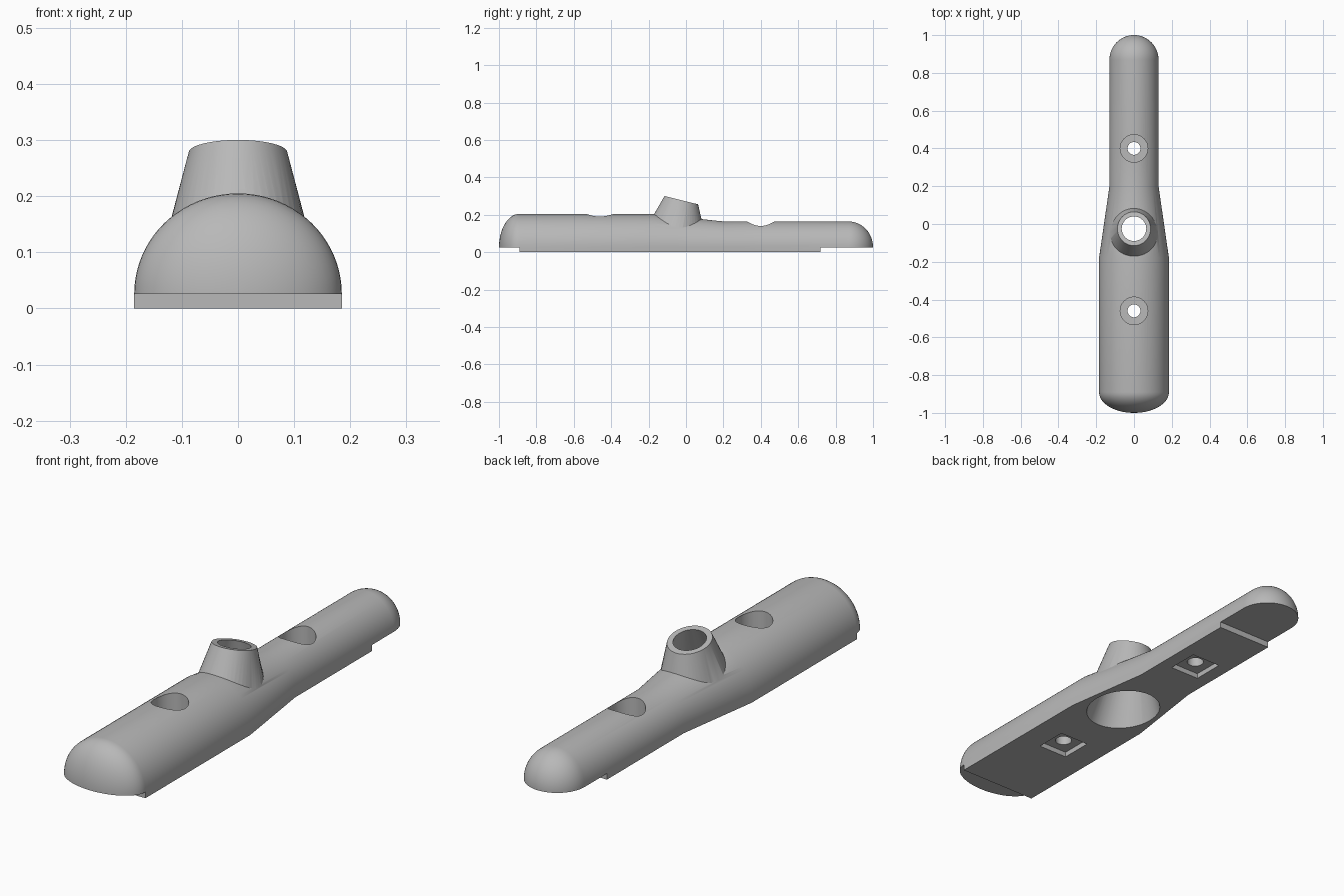
import bpy
import bmesh
from math import sin, cos, pi, radians
from mathutils import Vector

cube = bpy.data.objects.get("Cube")
if cube:
    bpy.data.objects.remove(cube, do_unlink=True)

grey = bpy.data.materials.new("plain grey")
grey.use_nodes = True
colour = (0.48, 0.48, 0.48, 1)
grey.diffuse_color = colour
grey.node_tree.nodes["Principled BSDF"].inputs["Base Color"].default_value = colour

LEDGE = 0.026  # height of the shallow base plate


def loft(name, rings):
    """Skin a list of equal-length closed rings and cap both ends."""
    bm = bmesh.new()
    loops = [[bm.verts.new(p) for p in ring] for ring in rings]
    n = len(loops[0])
    for a, b in zip(loops, loops[1:]):
        for i in range(n):
            j = (i + 1) % n
            bm.faces.new((a[i], a[j], b[j], b[i]))
    bm.faces.new(loops[0])
    bm.faces.new(loops[-1])
    bmesh.ops.recalc_face_normals(bm, faces=bm.faces)
    mesh = bpy.data.meshes.new(name)
    bm.to_mesh(mesh)
    bm.free()
    mesh.materials.append(grey)
    obj = bpy.data.objects.new(name, mesh)
    bpy.context.collection.objects.link(obj)
    return obj


def ellipse(y, z, rx, ry, tilt=0.0, n=48):
    ring = []
    for i in range(n):
        a = 2 * pi * i / n
        s = ry * sin(a)
        ring.append(Vector((rx * cos(a), y + s * cos(tilt), z - s * sin(tilt))))
    return ring


def extend(a, b, t):
    return [p.lerp(q, t) if 0 <= t <= 1 else p + (q - p) * t for p, q in zip(a, b)]


def cylinder(name, y, r, z0, z1):
    return loft(name, [ellipse(y, z0, r, r), ellipse(y, z1, r, r)])


def box(name, x, y0, y1, z0, z1):
    return loft(name, [[(-x, y0, z), (x, y0, z), (x, y1, z), (-x, y1, z)]
                       for z in (z0, z1)])


def combine(target, tool, operation):
    mod = target.modifiers.new(tool.name, "BOOLEAN")
    mod.operation = operation
    mod.solver = "EXACT"
    mod.object = tool
    bpy.ops.object.select_all(action="DESELECT")
    bpy.context.view_layer.objects.active = target
    target.select_set(True)
    bpy.ops.object.modifier_apply(modifier=mod.name)
    bpy.data.objects.remove(tool, do_unlink=True)


def section(y, w, h, n=40):
    """Half-round arch standing on short straight sides."""
    arch = [(w * cos(pi * i / n), y, LEDGE + h * sin(pi * i / n)) for i in range(n + 1)]
    return [(w, y, 0)] + arch + [(-w, y, 0)]


# Long arched body: wide front, taper, narrow back, domed ends
wide, narrow = (0.185, 0.179), (0.13, 0.138)
steps = 14
angles = [0.02 + (pi / 2 - 0.02) * i / steps for i in range(steps + 1)]
rings = [section(-0.89 - 0.11 * cos(a), wide[0] * sin(a), wide[1] * sin(a)) for a in angles]
rings.append(section(-0.18, *wide))
rings.append(section(0.2, *narrow))
rings += [section(0.87 + 0.13 * cos(a), narrow[0] * sin(a), narrow[1] * sin(a))
          for a in reversed(angles)]
body = loft("arched_body", rings)

# Raised undersides at both ends
combine(body, box("front_step", 0.4, -1.2, -0.89, -0.1, LEDGE), "DIFFERENCE")
combine(body, box("back_step", 0.4, 0.72, 1.2, -0.1, LEDGE), "DIFFERENCE")

# Tilted conical spout and its flared passage
tilt = radians(14)
rim = (-0.025, 0.278)
spout = loft("spout", [ellipse(-0.065, 0.1, 0.135, 0.165),
                       ellipse(*rim, 0.088, 0.0925, tilt)])
combine(body, spout, "UNION")
low = ellipse(-0.07, 0, 0.145, 0.165)
high = ellipse(*rim, 0.065, 0.067, tilt)
passage = loft("passage", [extend(low, high, -0.1), extend(low, high, 1.1)])
combine(body, passage, "DIFFERENCE")

# Screw holes: counterbore above, square nut pocket below
for y in (-0.46, 0.4):
    combine(body, cylinder("counterbore", y, 0.073, 0.06, 0.5), "DIFFERENCE")
    combine(body, cylinder("screw_hole", y, 0.034, -0.1, 0.3), "DIFFERENCE")
    combine(body, box("nut_pocket", 0.07, y - 0.07, y + 0.07, -0.1, 0.022), "DIFFERENCE")

bpy.ops.object.select_all(action="DESELECT")
body.select_set(True)
bpy.context.view_layer.objects.active = body
bpy.ops.object.shade_smooth_by_angle(angle=radians(30))
